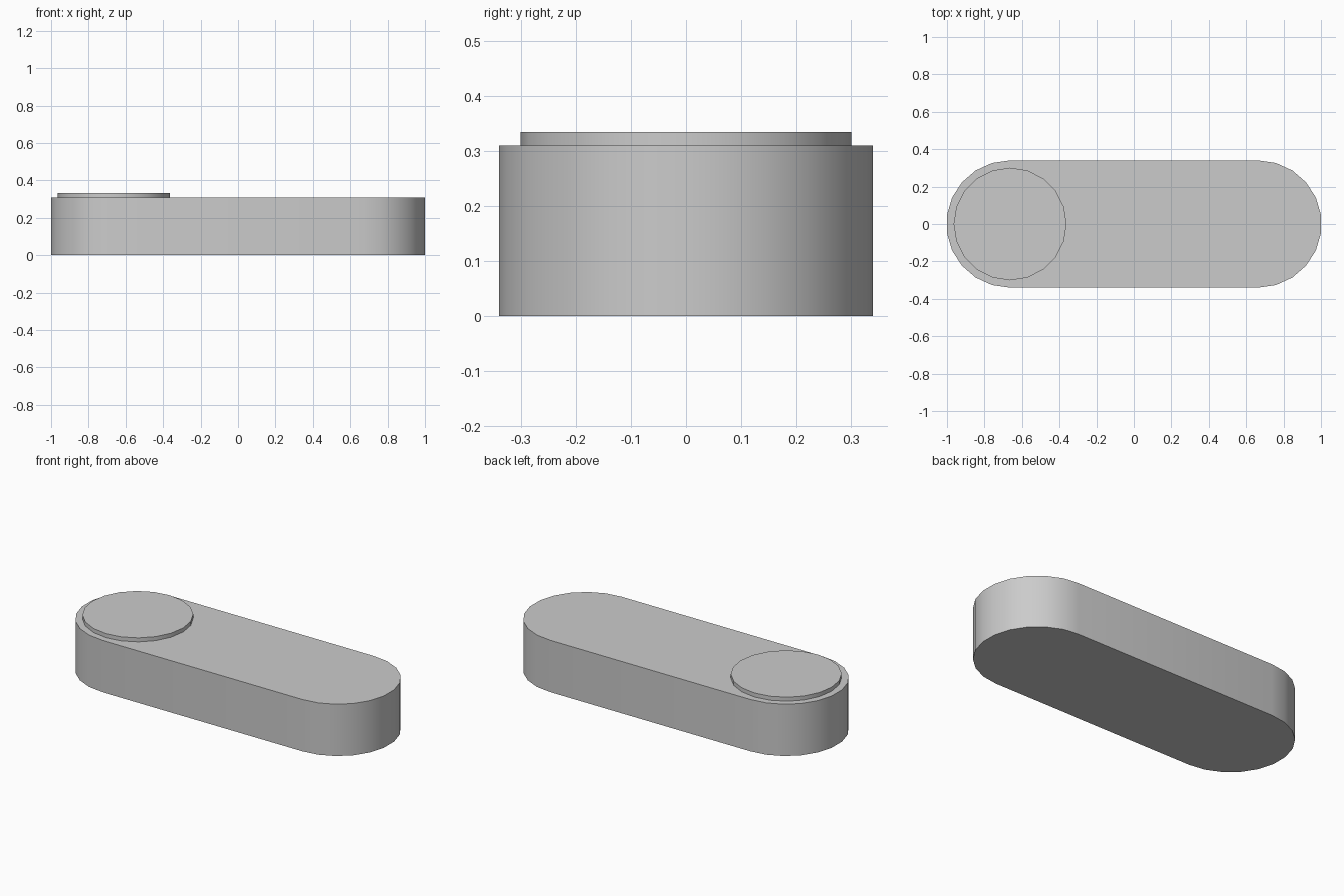
import bpy, bmesh, math

cube = bpy.data.objects.get("Cube")
if cube:
    bpy.data.objects.remove(cube, do_unlink=True)

grey = bpy.data.materials.new("light_grey")
grey.use_nodes = True
colour = (0.6, 0.6, 0.6, 1)
grey.diffuse_color = colour
grey.node_tree.nodes["Principled BSDF"].inputs["Base Color"].default_value = colour


def arc(cx, radius, start, sweep, steps):
    """Points along an arc centred on the x axis, both ends included."""
    angles = [math.radians(start + sweep * i / steps) for i in range(steps + 1)]
    return [(cx + radius * math.cos(a), radius * math.sin(a)) for a in angles]


def prism(name, outline, bottom, top):
    """Extrude a flat outline upwards into a closed solid."""
    bm = bmesh.new()
    base = bm.faces.new([bm.verts.new((x, y, bottom)) for x, y in outline])
    new = bmesh.ops.extrude_face_region(bm, geom=[base], use_keep_orig=True)["geom"]
    lifted = [v for v in new if isinstance(v, bmesh.types.BMVert)]
    bmesh.ops.translate(bm, verts=lifted, vec=(0, 0, top - bottom))
    bmesh.ops.recalc_face_normals(bm, faces=bm.faces)
    mesh = bpy.data.meshes.new(name)
    bm.to_mesh(mesh)
    bm.free()
    mesh.materials.append(grey)
    obj = bpy.data.objects.new(name, mesh)
    bpy.context.collection.objects.link(obj)
    bpy.ops.object.select_all(action="DESELECT")
    obj.select_set(True)
    bpy.context.view_layer.objects.active = obj
    bpy.ops.object.shade_smooth_by_angle(angle=math.radians(30))
    return obj


# Rounded bar with a half-round at each end
END, RADIUS, HEIGHT = 0.6635, 0.34, 0.31
bar = arc(END, RADIUS, -90, 180, 11) + arc(-END, RADIUS, 90, 180, 11)
prism("rounded_bar", bar, 0, HEIGHT)

# Thin raised disc on the right end
disc = arc(-END, 0.301, 0, 360, 20)[:-1]
prism("raised_disc", disc, HEIGHT, 0.334)
